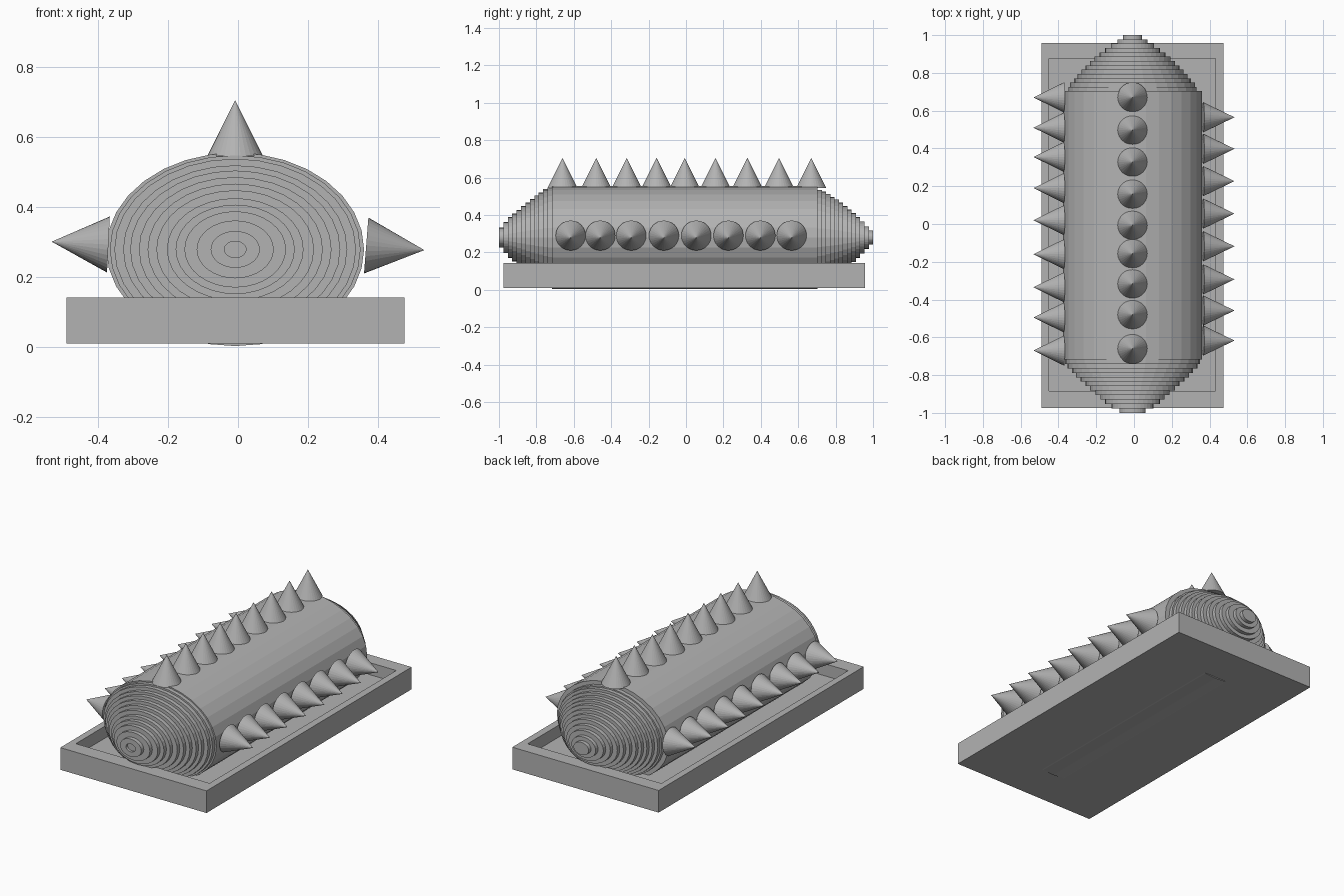
import bpy
import bmesh
import math
from mathutils import Vector

if "Cube" in bpy.data.objects:
    bpy.data.objects.remove(bpy.data.objects["Cube"])

grey = bpy.data.materials.new("mid grey")
grey.use_nodes = True
grey.diffuse_color = (0.45, 0.45, 0.45, 1)
grey.node_tree.nodes["Principled BSDF"].inputs["Base Color"].default_value = grey.diffuse_color

CX, CZ = -0.008, 0.279     # body axis
HALF_W, HALF_H = 0.368, 0.276
SIDES = 32


def finish(bm, name):
    bmesh.ops.recalc_face_normals(bm, faces=bm.faces)
    mesh = bpy.data.meshes.new(name)
    bm.to_mesh(mesh)
    bm.free()
    mesh.materials.append(grey)
    obj = bpy.data.objects.new(name, mesh)
    bpy.context.collection.objects.link(obj)
    return obj


def elliptic_lathe(name, profile):
    """Sweep (half width, y) pairs around the body axis and cap both ends."""
    bm = bmesh.new()
    rings = []
    for r, y in profile:
        ring = []
        for i in range(SIDES):
            a = math.tau * i / SIDES
            ring.append(bm.verts.new((CX + r * math.cos(a), y,
                                      CZ + r * HALF_H / HALF_W * math.sin(a))))
        rings.append(ring)
    for a, b in zip(rings, rings[1:]):
        for i in range(SIDES):
            j = (i + 1) % SIDES
            bm.faces.new((a[i], a[j], b[j], b[i]))
    bm.faces.new(rings[0])
    bm.faces.new(rings[-1])
    return finish(bm, name)


def stepped(radii, tip_y, base_y):
    """Profile of equal steps from the tip to the base."""
    step = (base_y - tip_y) / len(radii)
    points = []
    for i, r in enumerate(radii):
        points += [(r, tip_y + i * step), (r, tip_y + (i + 1) * step)]
    return points


# Body with a stepped nose at each end; the front tip has a small socket
front_radii = [0.07, 0.11, 0.145, 0.17, 0.195, 0.225, 0.25, 0.275, 0.3, 0.32, 0.345, 0.358]
back_radii = [0.05, 0.08, 0.115, 0.145, 0.175, 0.2, 0.225, 0.25, 0.27, 0.29, 0.31, 0.33, 0.34]
front = [(0.031, -0.985), (0.031, -1)] + stepped(front_radii, -1, -0.717)
back = stepped(back_radii, 1, 0.703)[::-1]
elliptic_lathe("body", front + [(HALF_W, -0.717), (HALF_W, 0.703)] + back)


# Tray: box with an inset, sunken floor
def box_ring(bm, x0, x1, y0, y1, z):
    return [bm.verts.new(p) for p in ((x0, y0, z), (x1, y0, z), (x1, y1, z), (x0, y1, z))]


bm = bmesh.new()
outer = (-0.49, 0.475, -0.975, 0.958)
inner = (-0.45, 0.432, -0.885, 0.875)
levels = [box_ring(bm, *outer, 0.01), box_ring(bm, *outer, 0.142),
          box_ring(bm, *inner, 0.142), box_ring(bm, *inner, 0.07)]
for a, b in zip(levels, levels[1:]):
    for i in range(4):
        j = (i + 1) % 4
        bm.faces.new((a[i], a[j], b[j], b[i]))
bm.faces.new(levels[0])
bm.faces.new(levels[-1])
finish(bm, "tray")


# Spikes in three rows
def spike_row(name, base, tip, positions):
    base, tip = Vector(base), Vector(tip)
    axis = tip - base
    for n, y in enumerate(positions, 1):
        bm = bmesh.new()
        bmesh.ops.create_cone(bm, cap_ends=True, segments=SIDES, radius1=0.08,
                              radius2=0, depth=axis.length)
        obj = finish(bm, f"{name}_{n}")
        obj.rotation_euler = axis.to_track_quat("Z", "Y").to_euler()
        obj.location = (base + tip) / 2 + Vector((0, y, 0))


spike_row("top_spike", (-0.008, 0, 0.545), (-0.008, 0, 0.705),
          [-0.66, -0.48, -0.317, -0.157, -0.007, 0.158, 0.328, 0.497, 0.67])
spike_row("right_spike", (-0.37, 0, 0.293), (-0.532, 0, 0.301),
          [-0.67, -0.495, -0.335, -0.16, 0.02, 0.19, 0.355, 0.51, 0.67])
spike_row("left_spike", (0.366, 0, 0.29), (0.532, 0, 0.277),
          [-0.617, -0.458, -0.293, -0.118, 0.055, 0.227, 0.398, 0.565])
